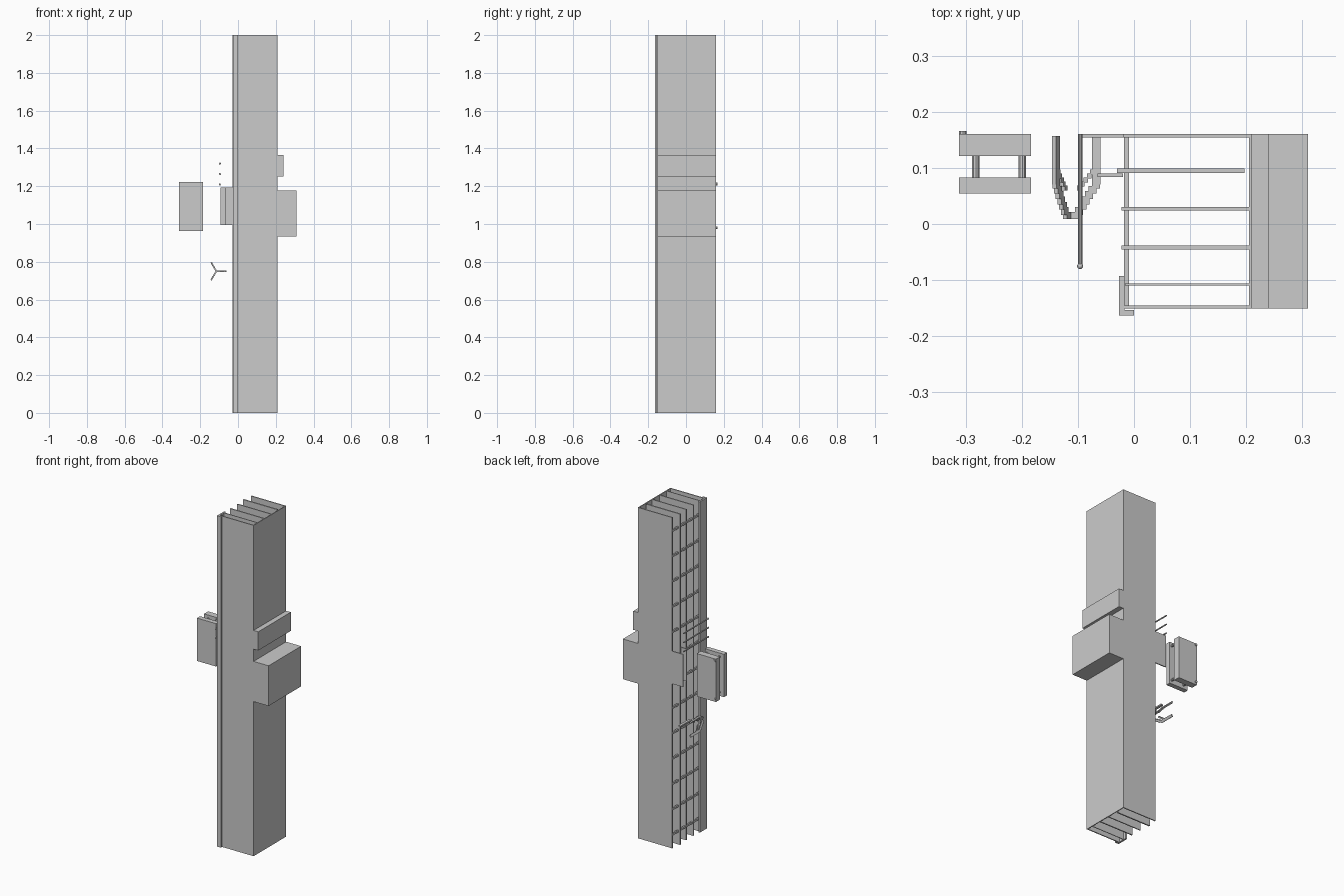
import bpy, bmesh, math
from mathutils import Matrix, Vector

if "Cube" in bpy.data.objects:
    bpy.data.objects.remove(bpy.data.objects["Cube"])


def make(name, boxes, rods=(), balls=(), xf=None):
    """One object from boxes (x0,x1,y0,y1,z0,z1), rods along y (x,z,y0,y1,r) and balls (x,y,z,r)."""
    bm = bmesh.new()
    for x0, x1, y0, y1, z0, z1 in boxes:
        m = Matrix.Translation(((x0 + x1) / 2, (y0 + y1) / 2, (z0 + z1) / 2))
        m = m @ Matrix.Diagonal((x1 - x0, y1 - y0, z1 - z0, 1))
        bmesh.ops.create_cube(bm, size=1, matrix=m)
    for x, z, y0, y1, r in rods:
        m = Matrix.Translation((x, (y0 + y1) / 2, z)) @ Matrix.Rotation(math.pi / 2, 4, 'X')
        bmesh.ops.create_cone(bm, cap_ends=True, segments=10, radius1=r, radius2=r,
                              depth=y1 - y0, matrix=m)
    for x, y, z, r in balls:
        bmesh.ops.create_uvsphere(bm, u_segments=10, v_segments=6, radius=r,
                                  matrix=Matrix.Translation((x, y, z)))
    if xf:
        bm.transform(xf)
    me = bpy.data.meshes.new(name)
    bm.to_mesh(me)
    bm.free()
    ob = bpy.data.objects.new(name, me)
    bpy.context.collection.objects.link(ob)
    return ob


# Outer casing: sheet walls open at top, bottom and left
make("front_wall", [(-0.027, 0.21, -0.151, -0.145, 0, 2)])
make("right_wall", [(0.205, 0.21, -0.151, 0.16, 0, 2)])
make("back_wall", [(-0.02, 0.21, 0.154, 0.16, 0, 2)])

# Full-height corner strip at the front left
make("corner_strip", [(-0.027, 0, -0.163, -0.153, 0, 2),
                      (-0.027, -0.017, -0.153, -0.093, 0, 2)])

# Vertical dividers
for i, (x0, x1, y, t) in enumerate([(-0.03, 0.197, 0.095, 0.008), (-0.022, 0.205, 0.027, 0.006),
                                    (-0.022, 0.205, -0.042, 0.007), (-0.016, 0.205, -0.108, 0.004)]):
    make(f"divider_{i + 1}", [(x0, x1, y - t / 2, y + t / 2, 0, 2)])

# Ladder rungs tying the dividers together on the open side
make("rungs", [(-0.018, -0.009, -0.15, 0.156, z - 0.006, z + 0.006)
               for z in [0.08 + 0.153 * k for k in range(13)]])

# Blocks on the right side
make("large_block", [(0.21, 0.31, -0.151, 0.16, 0.935, 1.178)])
make("small_block", [(0.21, 0.241, -0.151, 0.16, 1.252, 1.365)])

# Tongues reaching out on the left
make("back_tongue", [(-0.092, -0.02, 0.154, 0.16, 0.995, 1.192)])
make("inner_tongue", [(-0.065, -0.02, 0.084, 0.09, 0.995, 1.192)])

# Three ball-ended pegs
for i, z in enumerate((1.21, 1.265, 1.32)):
    make(f"peg_{i + 1}", [], [(-0.096, z, -0.075, 0.16, 0.004)], [(-0.096, -0.075, z, 0.0055)])

# Three-pronged claw with stepped elbows and inner barbs
prong = [(0, 0.016, 0.009, 0.021, -0.004, 0.004)]
for k in range(6):
    r, y = 0.010 + 0.006 * k, 0.016 + 0.0095 * k
    prong.append((r, r + 0.014, y, y + 0.014, -0.004, 0.004))
prong.append((0.04, 0.055, 0.07, 0.157, -0.004, 0.004))
for k in range(5):
    r, y = 0.013 + 0.006 * k, 0.06 + 0.007 * k
    prong.append((r, r + 0.008, y, y + 0.009, -0.003, 0.003))
for i in range(3):
    make(f"claw_prong_{i + 1}", prong,
         xf=Matrix.Translation((-0.115, 0, 0.75)) @ Matrix.Rotation(i * math.tau / 3, 4, 'Y'))

# Floating twin-plate box with spacers and corner bolts
make("front_plate", [(-0.312, -0.184, 0.054, 0.083, 0.963, 1.222)])
make("rear_plate", [(-0.312, -0.184, 0.121, 0.16, 0.963, 1.222)])
make("spacers", [], [(x, z, 0.082, 0.122, 0.007) for x in (-0.282, -0.199) for z in (0.985, 1.2)])
make("bolts", [], [(-0.305, z, 0.125, 0.166, 0.007) for z in (0.98, 1.212)])
